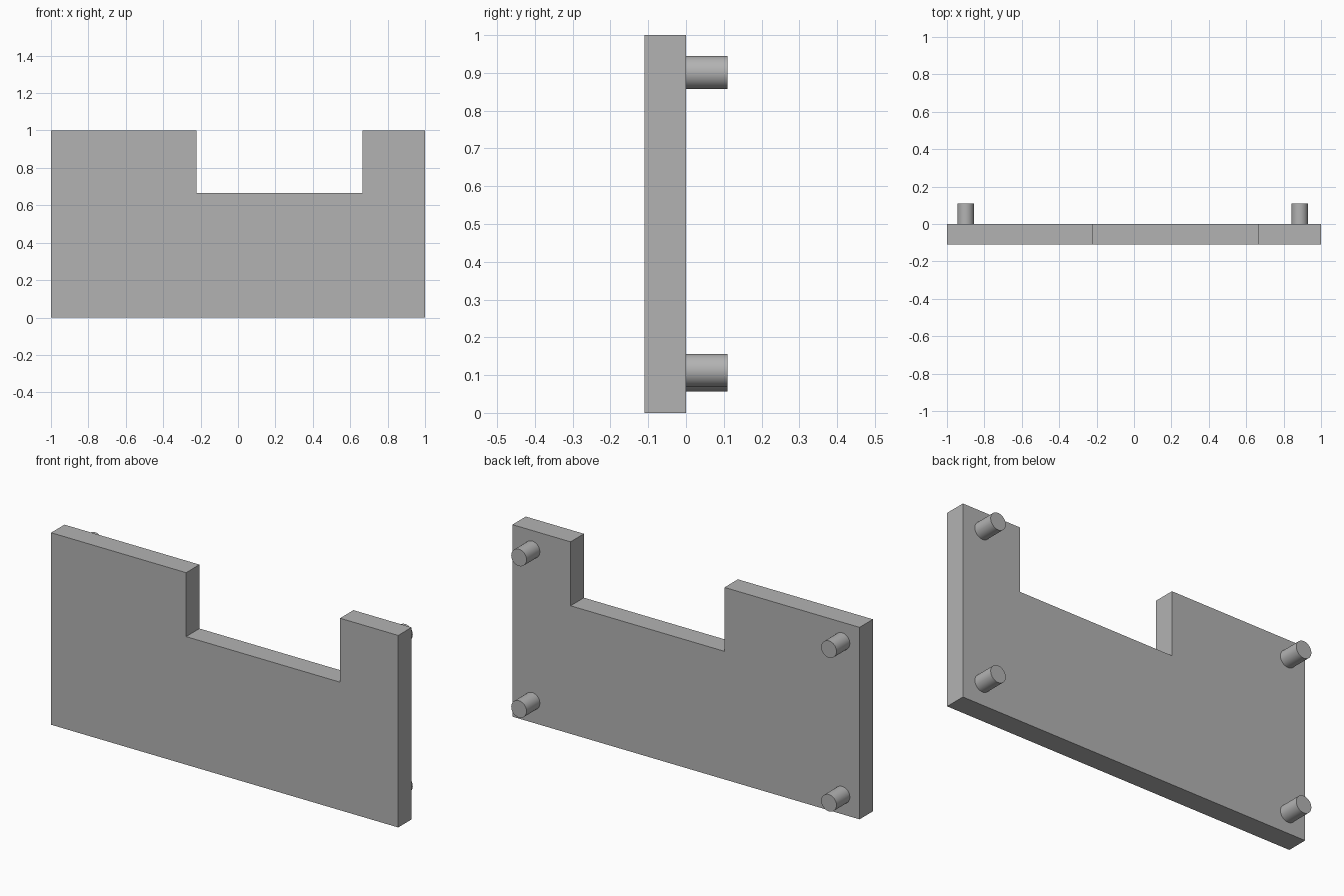
import bpy
import bmesh
from math import radians

if "Cube" in bpy.data.objects:
    bpy.data.objects.remove(bpy.data.objects["Cube"], do_unlink=True)

GREY = (0.45, 0.45, 0.45, 1)
grey = bpy.data.materials.new("plain_grey")
grey.use_nodes = True
grey.diffuse_color = GREY
grey.node_tree.nodes["Principled BSDF"].inputs["Base Color"].default_value = GREY

FRONT, BACK, PEG_END = -0.11, 0.0, 0.11

# Notched plate: a flat outline extruded backwards
outline = [(-1, 0), (1, 0), (1, 1), (0.665, 1), (0.665, 0.667),
           (-0.222, 0.667), (-0.222, 1), (-1, 1)]
bm = bmesh.new()
face = bm.faces.new([bm.verts.new((x, FRONT, z)) for x, z in outline])
result = bmesh.ops.extrude_face_region(bm, geom=[face])
moved = [v for v in result["geom"] if isinstance(v, bmesh.types.BMVert)]
bmesh.ops.translate(bm, verts=moved, vec=(0, BACK - FRONT, 0))
bmesh.ops.recalc_face_normals(bm, faces=bm.faces)
mesh = bpy.data.meshes.new("notched_plate")
bm.to_mesh(mesh)
bm.free()
plate = bpy.data.objects.new("notched_plate", mesh)
bpy.context.collection.objects.link(plate)
mesh.materials.append(grey)


# Round pegs standing out of the back near the corners
def add_peg(name, x, z):
    bpy.ops.mesh.primitive_cylinder_add(
        vertices=48, radius=0.044, depth=PEG_END - BACK,
        location=(x, (BACK + PEG_END) / 2, z), rotation=(radians(90), 0, 0))
    peg = bpy.context.object
    peg.name = name
    peg.data.materials.append(grey)
    bpy.ops.object.shade_smooth_by_angle(angle=radians(30))


for side, x, low in (("right", -0.9, 0.101), ("left", 0.886, 0.112)):
    add_peg(f"upper_{side}_peg", x, 0.901)
    add_peg(f"lower_{side}_peg", x, low)
